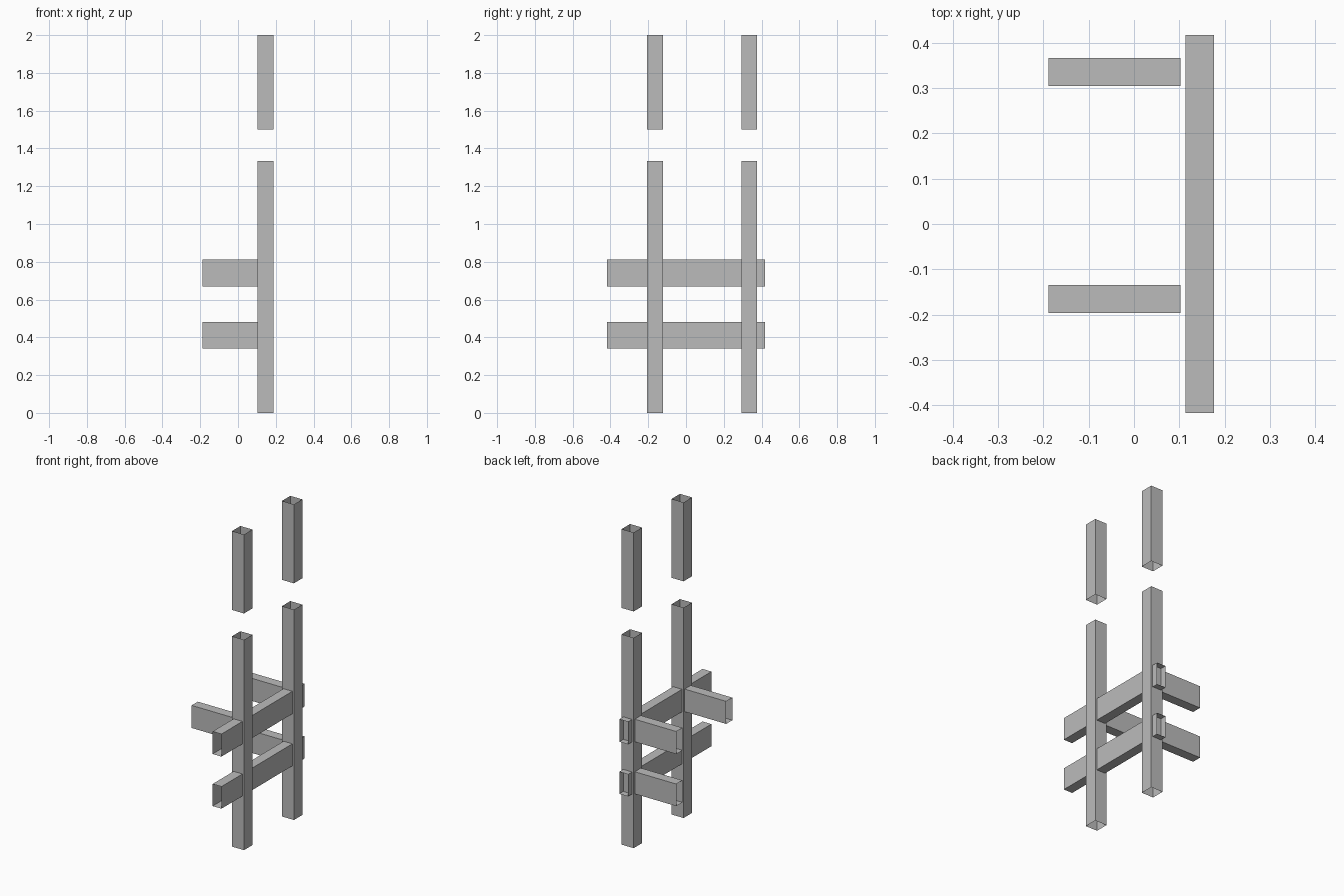
import bpy

cube = bpy.data.objects.get("Cube")
if cube:
    bpy.data.objects.remove(cube, do_unlink=True)

# Single grey for the whole frame
grey = bpy.data.materials.new("steel_grey")
grey.use_nodes = True
colour = (0.5, 0.5, 0.5, 1)
grey.diffuse_color = colour
grey.node_tree.nodes["Principled BSDF"].inputs["Base Color"].default_value = colour


def tube(name, low, high, axis):
    """Thin-walled rectangular tube, open at both ends of the given axis."""
    u, v = [a for a in range(3) if a != axis]
    verts = []
    for end in (low, high):
        for cu, cv in ((low, low), (high, low), (high, high), (low, high)):
            p = [0, 0, 0]
            p[axis], p[u], p[v] = end[axis], cu[u], cv[v]
            verts.append(p)
    faces = [(i, (i + 1) % 4, (i + 1) % 4 + 4, i + 4) for i in range(4)]
    if axis == 1:
        faces = [f[::-1] for f in faces]
    mesh = bpy.data.meshes.new(name)
    mesh.from_pydata(verts, [], faces)
    mesh.materials.append(grey)
    obj = bpy.data.objects.new(name, mesh)
    bpy.context.collection.objects.link(obj)


POST_X, POST_HALF, BEAM_HALF = 0.145, 0.042, 0.031
POST_Y = {"front": -0.165, "back": 0.335}
LEVELS = {"lower": (0.34, 0.48), "upper": (0.67, 0.813)}

# Posts, each with a separate upper length
for side, y in POST_Y.items():
    for part, z0, z1 in (("post", 0, 1.333), ("post_top", 1.5, 2)):
        tube(f"{side}_{part}", (POST_X - POST_HALF, y - POST_HALF, z0),
             (POST_X + POST_HALF, y + POST_HALF, z1), 2)

# Long beams running through both posts
for level, (z0, z1) in LEVELS.items():
    tube(f"{level}_long_beam", (POST_X - BEAM_HALF, -0.417, z0),
         (POST_X + BEAM_HALF, 0.417, z1), 1)

# Side arms: two on the back post, one on the front post
for side, level in (("back", "lower"), ("back", "upper"), ("front", "upper")):
    y, (z0, z1) = POST_Y[side], LEVELS[level]
    tube(f"{side}_{level}_arm", (-0.188, y - BEAM_HALF, z0),
         (POST_X - POST_HALF, y + BEAM_HALF, z1), 0)
